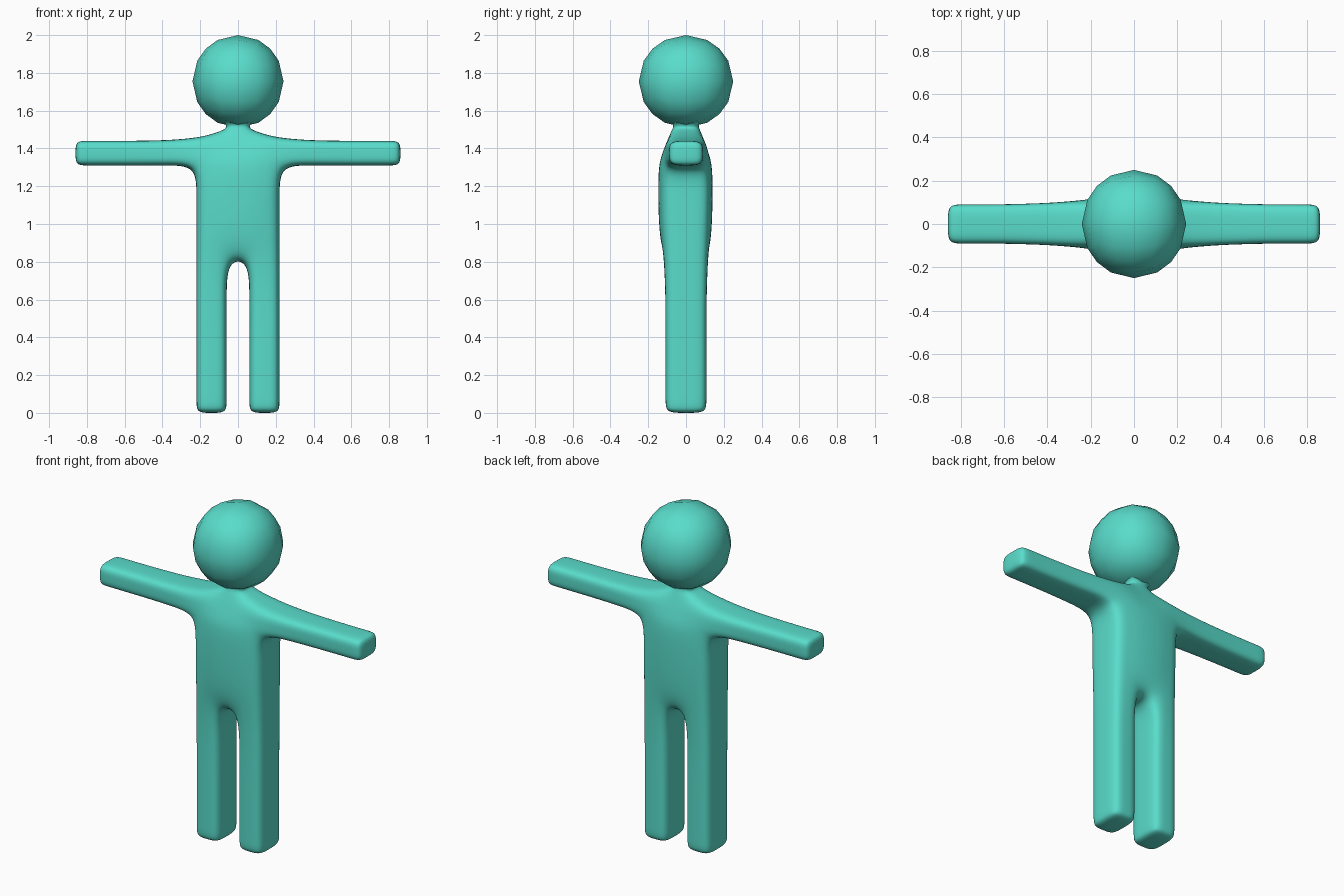
import bpy, bmesh
from mathutils import Vector

if "Cube" in bpy.data.objects:
    bpy.data.objects.remove(bpy.data.objects["Cube"])

mat = bpy.data.materials.new("teal")
mat.diffuse_color = (0.10, 0.72, 0.60, 1)
mat.use_nodes = True
mat.node_tree.nodes["Principled BSDF"].inputs["Base Color"].default_value = mat.diffuse_color


def finish(obj, levels):
    obj.data.materials.append(mat)
    for p in obj.data.polygons:
        p.use_smooth = True
    if levels:
        m = obj.modifiers.new("Subdivision", 'SUBSURF')
        m.levels = m.render_levels = levels


def new_object(name, bm):
    bmesh.ops.recalc_face_normals(bm, faces=bm.faces[:])
    me = bpy.data.meshes.new(name)
    bm.to_mesh(me)
    bm.free()
    obj = bpy.data.objects.new(name, me)
    bpy.context.collection.objects.link(obj)
    return obj


# Body cage: grid lines across the arms, torso and legs
half = [0.06, 0.14, 0.22, 0.38, 0.60, 0.80, 0.86]
xs = [-x for x in reversed(half)] + half
zs = [0, 0.06, 0.35, 0.60, 0.81, 0.95, 1.15, 1.31, 1.375, 1.44, 1.525, 1.59]

# Half depth at each height for the inner, middle and outer torso columns
depth = {4: (0.115, 0.117, 0.108), 5: (0.143, 0.130, 0.112),
         6: (0.148, 0.138, 0.115), 7: (0.146, 0.135, 0.115),
         8: (0.126, 0.120, 0.112), 9: (0.075, 0.095, 0.102)}
shoulder = (1.503, 1.475, 1.456, 1.442)


def place(i, j, k):
    x, z = xs[i], zs[k]
    col = half.index(abs(x))
    if k >= 10:                       # neck flaring into the head
        x *= 1.0 if k == 10 else 2.0
        d = 0.062 if k == 10 else 0.13
    elif col >= 3:                    # arms
        d = 0.097 if col == 3 else 0.09
    elif k < 4:                       # legs
        d = 0.108
    else:
        d = depth[k][col]
    if k == 9 and col < 4:
        z = shoulder[col]
    y = (j - 1) * d
    if d > 0.125 and j == 2 and k < 9:
        y -= 0.006
    return Vector((x, y, z))


cells = set()
for j in range(2):
    for k in range(4):
        cells |= {(i, j, k) for i in (4, 5, 7, 8)}       # legs
    for k in range(4, 9):
        cells |= {(i, j, k) for i in range(4, 9)}        # torso
    for k in (7, 8):
        cells |= {(i, j, k) for i in range(13)}          # arms
    cells |= {(6, j, 9), (6, j, 10)}                     # neck

# Skin the outside of the occupied cells
bm = bmesh.new()
verts = {}


def vert(key):
    if key not in verts:
        verts[key] = bm.verts.new(place(*key))
    return verts[key]


for c in cells:
    for axis in range(3):
        for side in (0, 1):
            n = list(c)
            n[axis] += 2 * side - 1
            if tuple(n) in cells:
                continue
            a, b = [t for t in range(3) if t != axis]
            ring = []
            for da, db in ((0, 0), (1, 0), (1, 1), (0, 1)):
                p = list(c)
                p[axis] += side
                p[a] += da
                p[b] += db
                ring.append(vert(tuple(p)))
            bm.faces.new(ring)
finish(new_object("body", bm), 3)

# Head: a cube-based ball
bm = bmesh.new()
bmesh.ops.create_cube(bm, size=2)
bmesh.ops.subdivide_edges(bm, edges=bm.edges[:], cuts=3, use_grid_fill=True)
for v in bm.verts:
    n = v.co.normalized()
    v.co = Vector((n.x * 0.241, n.y * 0.25, 1.755 + n.z * 0.245))
finish(new_object("head", bm), 0)
